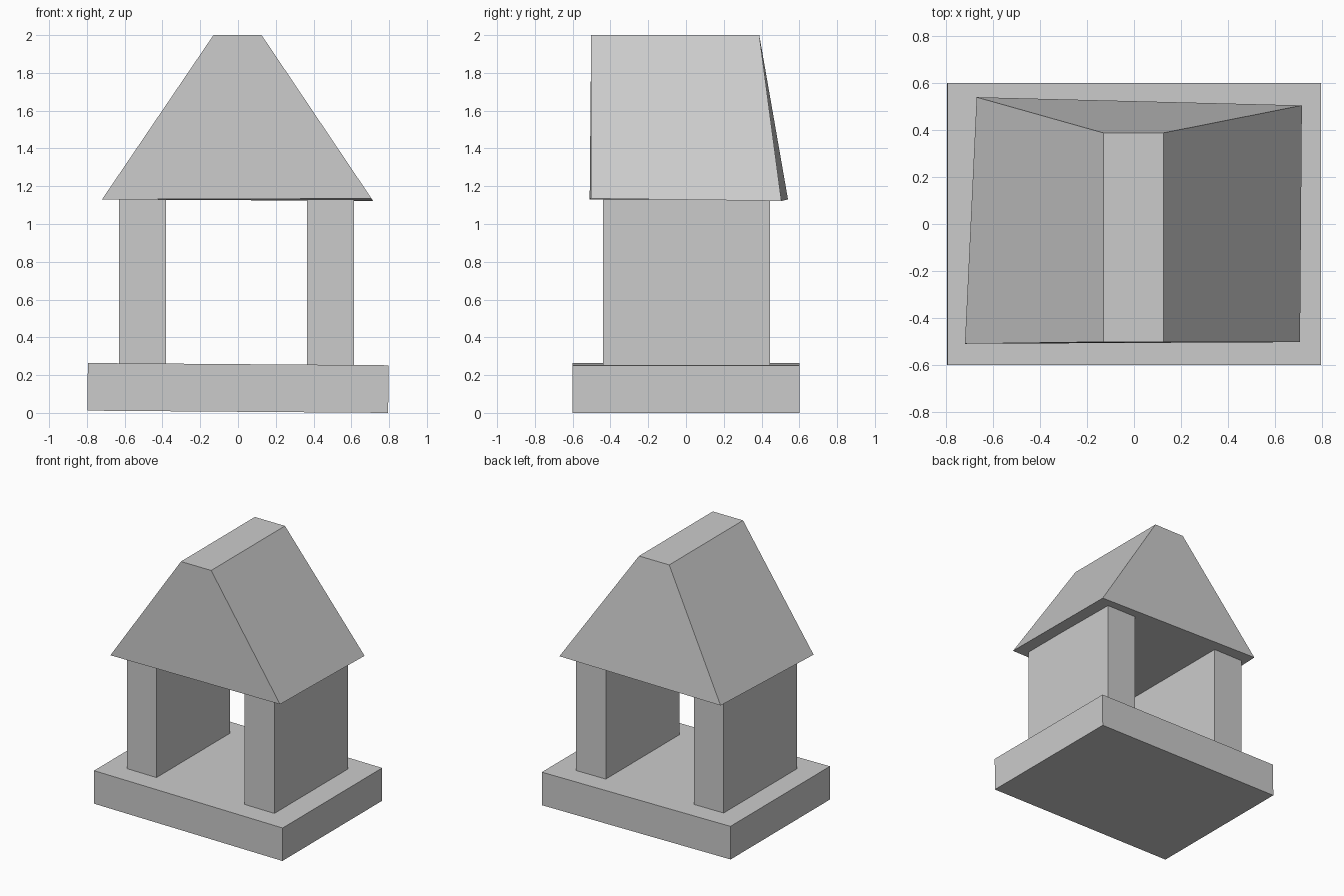
import bpy
from math import radians

cube = bpy.data.objects.get("Cube")
if cube:
    bpy.data.objects.remove(cube, do_unlink=True)

# One stone grey for the whole shelter
stone = bpy.data.materials.new("stone_grey")
stone.use_nodes = True
colour = (0.6, 0.6, 0.6, 1)
stone.diffuse_color = colour
stone.node_tree.nodes["Principled BSDF"].inputs["Base Color"].default_value = colour


def hexahedron(name, bottom, top):
    """Solid between two four-cornered rings, both listed counter-clockwise."""
    faces = [(3, 2, 1, 0), (4, 5, 6, 7)]
    faces += [(i, (i + 1) % 4, (i + 1) % 4 + 4, i + 4) for i in range(4)]
    mesh = bpy.data.meshes.new(name)
    mesh.from_pydata(bottom + top, [], faces)
    mesh.materials.append(stone)
    obj = bpy.data.objects.new(name, mesh)
    bpy.context.collection.objects.link(obj)
    return obj


def ring(x0, x1, y0, y1, z):
    return [(x0, y0, z), (x1, y0, z), (x1, y1, z), (x0, y1, z)]


# Base slab, tipped very slightly to the model's left
base = hexahedron("base_slab", ring(-0.796, 0.796, -0.6, 0.6, -0.126),
                  ring(-0.796, 0.796, -0.6, 0.6, 0.126))
base.location.z = 0.132
base.rotation_euler.y = radians(0.43)

# Two side walls standing on the slab
for name, x in (("right_wall", -0.63), ("left_wall", 0.365)):
    hexahedron(name, ring(x, x + 0.25, -0.44, 0.445, 0.25),
               ring(x, x + 0.25, -0.44, 0.445, 1.13))

# Solid roof with uneven eaves, a flat ridge and a leaning back
eaves = [(-0.72, -0.51, 1.13), (0.707, -0.503, 1.135),
         (0.715, 0.505, 1.122), (-0.67, 0.54, 1.13)]
hexahedron("roof", eaves, ring(-0.13, 0.125, -0.502, 0.388, 2.0))
